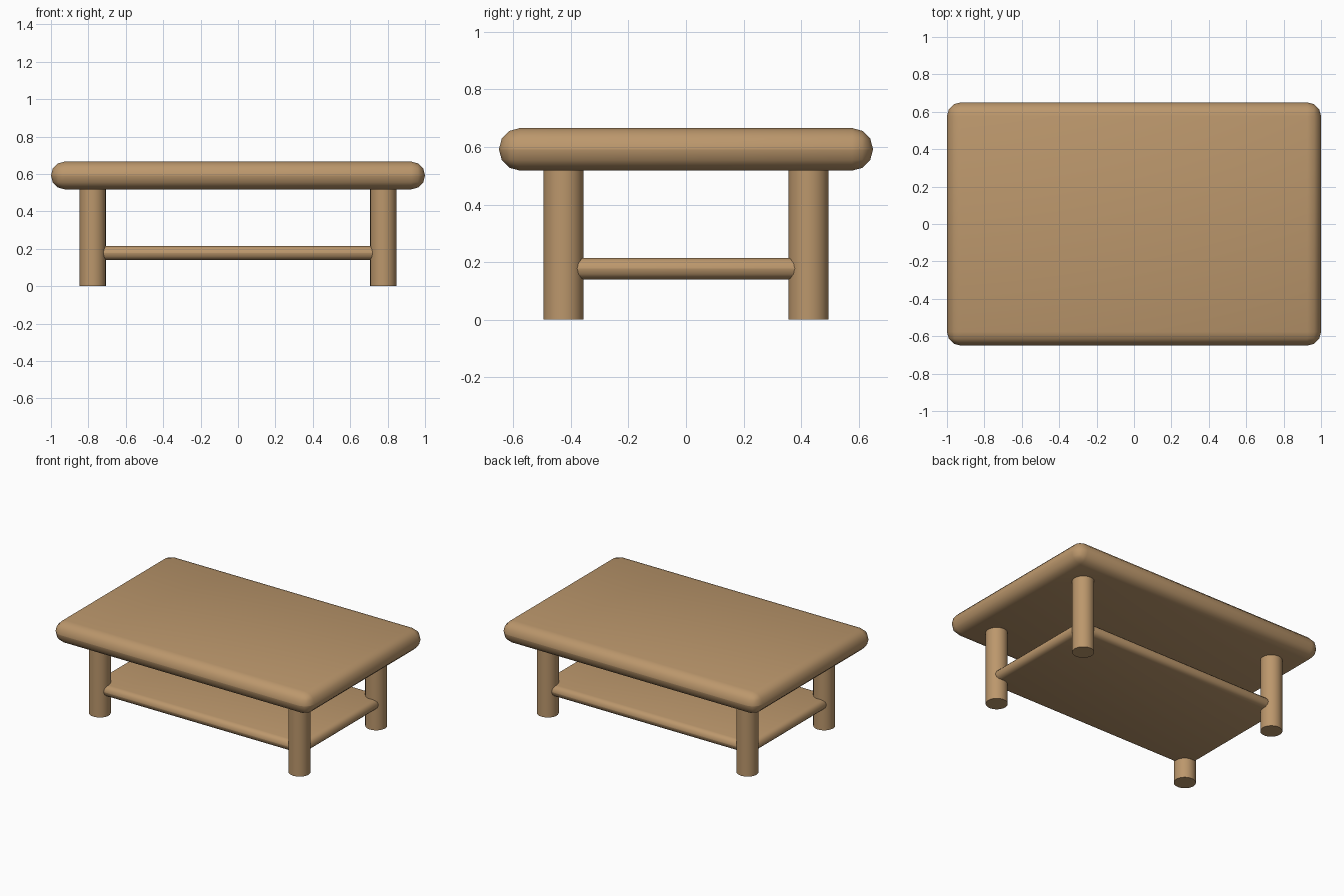
import bpy

if "Cube" in bpy.data.objects:
    bpy.data.objects.remove(bpy.data.objects["Cube"])

wood = bpy.data.materials.new("wood")
wood.diffuse_color = (0.50, 0.31, 0.15, 1)
wood.use_nodes = True
wood.node_tree.nodes["Principled BSDF"].inputs["Base Color"].default_value = wood.diffuse_color


def rounded_slab(name, half_x, half_y, z0, z1):
    """Board whose edges are rounded over to a full half-circle."""
    bpy.ops.mesh.primitive_cube_add(size=1, location=(0, 0, (z0 + z1) / 2))
    ob = bpy.context.object
    ob.name = name
    ob.scale = (2 * half_x, 2 * half_y, z1 - z0)
    bpy.ops.object.transform_apply(location=False, rotation=False, scale=True)
    bevel = ob.modifiers.new("round_edges", 'BEVEL')
    bevel.width = (z1 - z0) * 0.495
    bevel.segments = 3
    bevel.limit_method = 'NONE'
    bpy.ops.object.shade_smooth()
    ob.data.materials.append(wood)


def leg(name, x, y, height):
    bpy.ops.mesh.primitive_cylinder_add(vertices=32, radius=0.07, depth=height,
                                        location=(x, y, height / 2))
    ob = bpy.context.object
    ob.name = name
    bpy.ops.object.shade_smooth_by_angle()
    ob.data.materials.append(wood)


# Thick top and thinner lower shelf that runs into the legs
rounded_slab("table_top", 1.0, 0.65, 0.518, 0.666)
rounded_slab("lower_shelf", 0.828, 0.466, 0.14, 0.215)

# Four round legs
for side, sx in (("left", -1), ("right", 1)):
    for end, sy in (("front", -1), ("back", 1)):
        leg(f"{end}_{side}_leg", sx * 0.777, sy * 0.426, 0.53)
